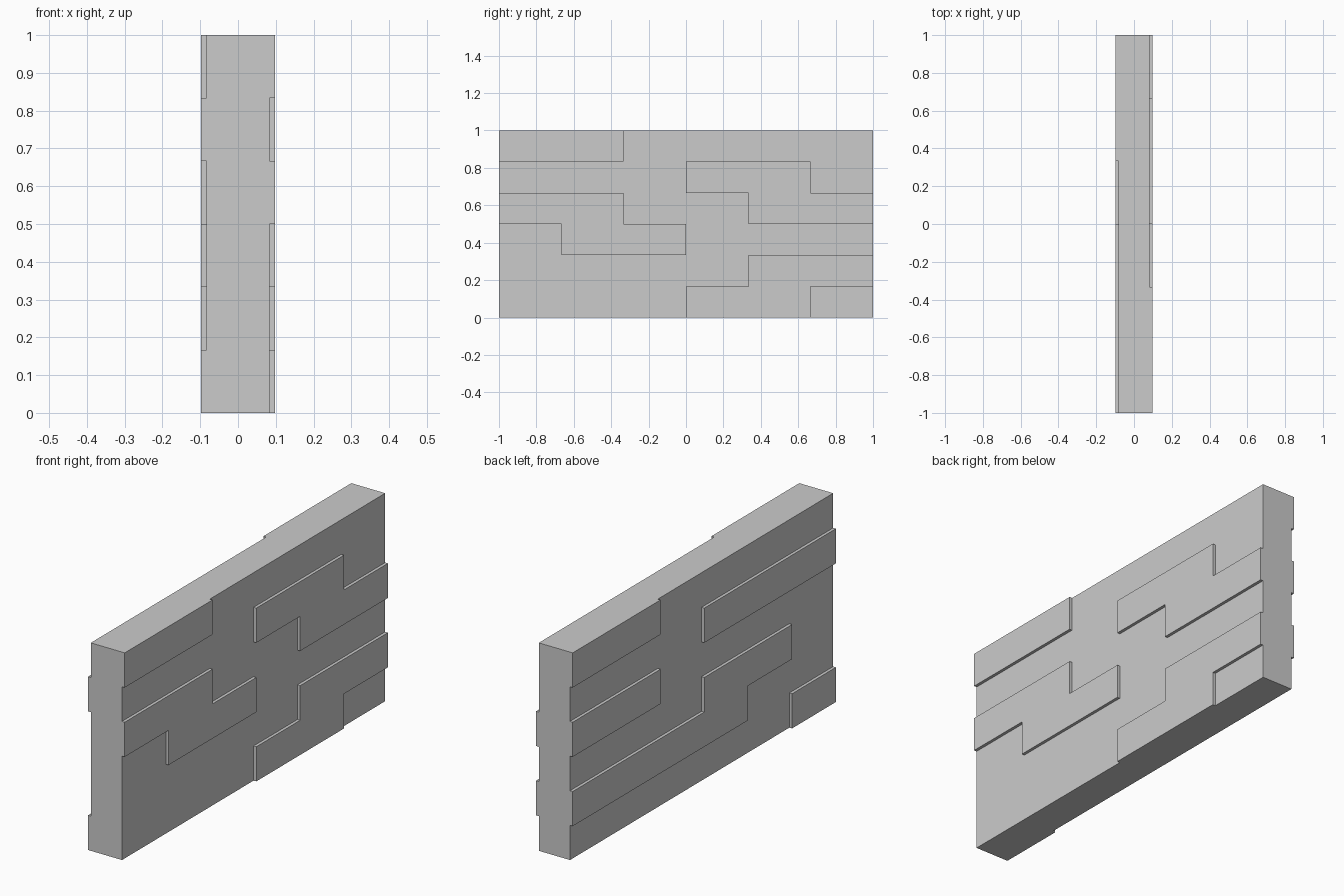
import bpy, bmesh
from mathutils import Vector

if "Cube" in bpy.data.objects:
    bpy.data.objects.remove(bpy.data.objects["Cube"])

CORE, OUTER = 0.083, 0.0975      # half thickness of wall core / raised bricks
ROW, COL = 1 / 6, 1 / 3          # brick course height, half-brick width

# Raised bricks: face side -> (course, start column, end column), columns counted from y = -1
BRICKS = {
    1: [(5, 0, 2), (4, 3, 5), (3, 0, 2), (3, 4, 6), (2, 1, 3), (1, 4, 6), (0, 3, 5)],
    -1: [(5, 4, 6), (4, 0, 3), (3, 4, 6), (2, 1, 3), (1, 2, 6), (0, 0, 1)],
}

# Wall core
bm = bmesh.new()
bmesh.ops.create_cube(bm, size=1)
for v in bm.verts:
    v.co = Vector((v.co.x * 2 * CORE, v.co.y * 2, v.co.z + 0.5))


def cut(co, no):
    bmesh.ops.bisect_plane(bm, geom=bm.verts[:] + bm.edges[:] + bm.faces[:],
                           plane_co=co, plane_no=no)


# Score the wall into a grid of half bricks
for i in range(1, 6):
    cut((0, -1 + i * COL, 0), (0, 1, 0))
    cut((0, 0, i * ROW), (0, 0, 1))


def is_raised(face, side):
    if face.normal.x * side < 0.9:
        return False
    c = face.calc_center_median()
    row, col = int(c.z / ROW), int((c.y + 1) / COL)
    return any(row == r and a <= col < b for r, a, b in BRICKS[side])


# Raise the bricks on both faces
bm.normal_update()
for side in BRICKS:
    cells = [f for f in bm.faces if is_raised(f, side)]
    out = bmesh.ops.extrude_face_region(bm, geom=cells)["geom"]
    bmesh.ops.delete(bm, geom=[f for f in cells if f.is_valid], context='FACES')
    for v in out:
        if isinstance(v, bmesh.types.BMVert):
            v.co.x = side * OUTER
    bm.normal_update()

# Tidy flat areas
bmesh.ops.dissolve_limit(bm, angle_limit=0.01, verts=bm.verts[:], edges=bm.edges[:])
bmesh.ops.recalc_face_normals(bm, faces=bm.faces[:])
mesh = bpy.data.meshes.new("brick_wall")
bm.to_mesh(mesh)
bm.free()
wall = bpy.data.objects.new("brick_wall", mesh)
bpy.context.collection.objects.link(wall)
